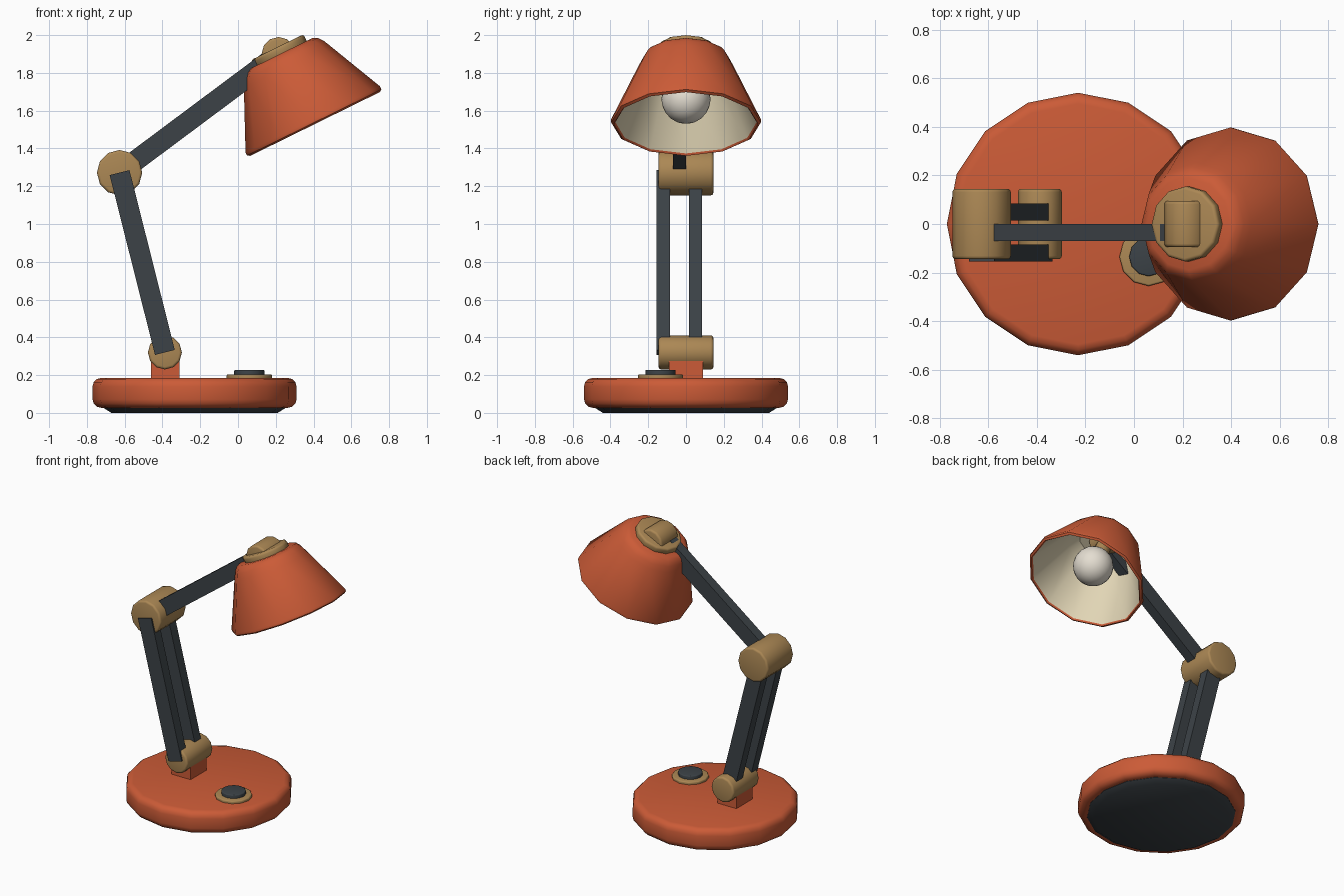
import bpy, bmesh, math
from mathutils import Matrix, Vector

if "Cube" in bpy.data.objects:
    bpy.data.objects.remove(bpy.data.objects["Cube"])


def material(name, rgb):
    m = bpy.data.materials.new(name)
    m.use_nodes = True
    m.diffuse_color = (*rgb, 1)
    bsdf = m.node_tree.nodes["Principled BSDF"]
    bsdf.inputs["Base Color"].default_value = (*rgb, 1)
    bsdf.inputs["Roughness"].default_value = 0.6
    return m


RED = material("orange red enamel", (0.60, 0.105, 0.038))
BRASS = material("brass", (0.41, 0.245, 0.09))
DARK = material("dark steel", (0.045, 0.055, 0.063))
CREAM = material("cream lining", (0.78, 0.69, 0.48))
GLASS = material("bulb glass", (0.78, 0.73, 0.64))


def finish(name, bm, mats, matrix, smooth=38):
    bmesh.ops.recalc_face_normals(bm, faces=bm.faces[:])
    mesh = bpy.data.meshes.new(name)
    bm.to_mesh(mesh)
    bm.free()
    ob = bpy.data.objects.new(name, mesh)
    bpy.context.collection.objects.link(ob)
    for m in mats:
        mesh.materials.append(m)
    ob.matrix_world = matrix
    if smooth:
        bpy.ops.object.select_all(action="DESELECT")
        ob.select_set(True)
        bpy.context.view_layer.objects.active = ob
        bpy.ops.object.shade_smooth_by_angle(angle=math.radians(smooth))
    return ob


def lathe(name, profile, sides, mats, matrix, inner_from=None):
    """Turn (radius, height) points around local z; later bands may use slot 1."""
    bm = bmesh.new()
    rings = [[bm.verts.new((r * math.cos(math.tau * i / sides),
                            r * math.sin(math.tau * i / sides), h))
              for i in range(sides)] for r, h in profile]
    bm.faces.new(rings[0])
    last = bm.faces.new(rings[-1])
    last.material_index = int(inner_from is not None)
    for k in range(len(rings) - 1):
        for i in range(sides):
            j = (i + 1) % sides
            f = bm.faces.new((rings[k][i], rings[k][j], rings[k + 1][j], rings[k + 1][i]))
            f.material_index = int(inner_from is not None and k >= inner_from)
    return finish(name, bm, mats, matrix)


def disc(name, radius, low, high, bevel, sides, mat, matrix):
    """Round slab with softly rounded rims."""
    arc = [math.radians(a) for a in (90, 60, 30, 0)]
    top = [(radius - bevel + bevel * math.cos(a), high - bevel + bevel * math.sin(a)) for a in arc]
    bottom = [(r, low + high - h) for r, h in reversed(top)]
    return lathe(name, top + bottom, sides, [mat], matrix)


def box(name, size, mat, matrix):
    bm = bmesh.new()
    bmesh.ops.create_cube(bm, size=1)
    bmesh.ops.scale(bm, vec=size, verts=bm.verts)
    return finish(name, bm, [mat], matrix, smooth=0)


def at(x, y, z):
    return Matrix.Translation((x, y, z))


def joint(name, centre, radius, half):
    turn = Matrix.Rotation(math.pi / 2, 4, "X")
    return disc(name, radius, -half, half, 0.014, 12, BRASS, at(*centre) @ turn)


def bar(name, a, b, y):
    """Flat arm between two pivots in the xz plane."""
    a, b = Vector((a[0], y, a[2])), Vector((b[0], y, b[2]))
    d = b - a
    turn = Matrix.Rotation(-math.atan2(d.z, d.x), 4, "Y")
    return box(name, (d.length, 0.07, 0.108), DARK, at(*((a + b) / 2)) @ turn)


# Weighted base
lathe("foot_pad", [(0.44, 0), (0.48, 0.025), (0.48, 0.04)], 16, [DARK], at(-0.23, 0, 0))
disc("base", 0.54, 0.027, 0.185, 0.045, 16, RED, at(-0.23, 0, 0))
box("base_bracket", (0.15, 0.18, 0.11), RED, at(-0.385, 0, 0.22))

# Switch
disc("switch_ring", 0.12, 0.175, 0.204, 0.008, 12, BRASS, at(0.06, -0.135, 0))
disc("switch_button", 0.08, 0.18, 0.228, 0.006, 12, DARK, at(0.06, -0.135, 0))

# Pivots and arms
ankle, elbow, neck = (-0.387, 0, 0.32), (-0.627, 0, 1.272), (0.215, 0, 1.90)
joint("lower_joint", ankle, 0.09, 0.145)
joint("elbow_joint", elbow, 0.12, 0.145)
joint("head_joint", neck, 0.09, 0.095)
for side, y in (("right", -0.12), ("left", 0.05)):
    bar("lower_arm_" + side, ankle, elbow, y)
bar("upper_arm", elbow, neck, -0.035)

# Tilted head, measured from the centre of the shade rim
head = at(0.405, 0, 1.535) @ Matrix.Rotation(math.radians(-26.2), 4, "Y")
shade = [(0.19, 0.408), (0.215, 0.395), (0.235, 0.37), (0.252, 0.335),
         (0.397, 0.02), (0.396, 0.003), (0.382, -0.006), (0.374, 0.004),
         (0.235, 0.325), (0.185, 0.385)]
lathe("shade", shade, 12, [RED, CREAM], head, inner_from=7)
disc("shade_cap", 0.155, 0.395, 0.447, 0.014, 12, BRASS, head)
disc("bulb_socket", 0.05, 0.24, 0.39, 0.006, 12, BRASS, head)
bm = bmesh.new()
bmesh.ops.create_uvsphere(bm, u_segments=24, v_segments=12, radius=0.13)
finish("bulb", bm, [GLASS], head @ at(0, 0, 0.14))
